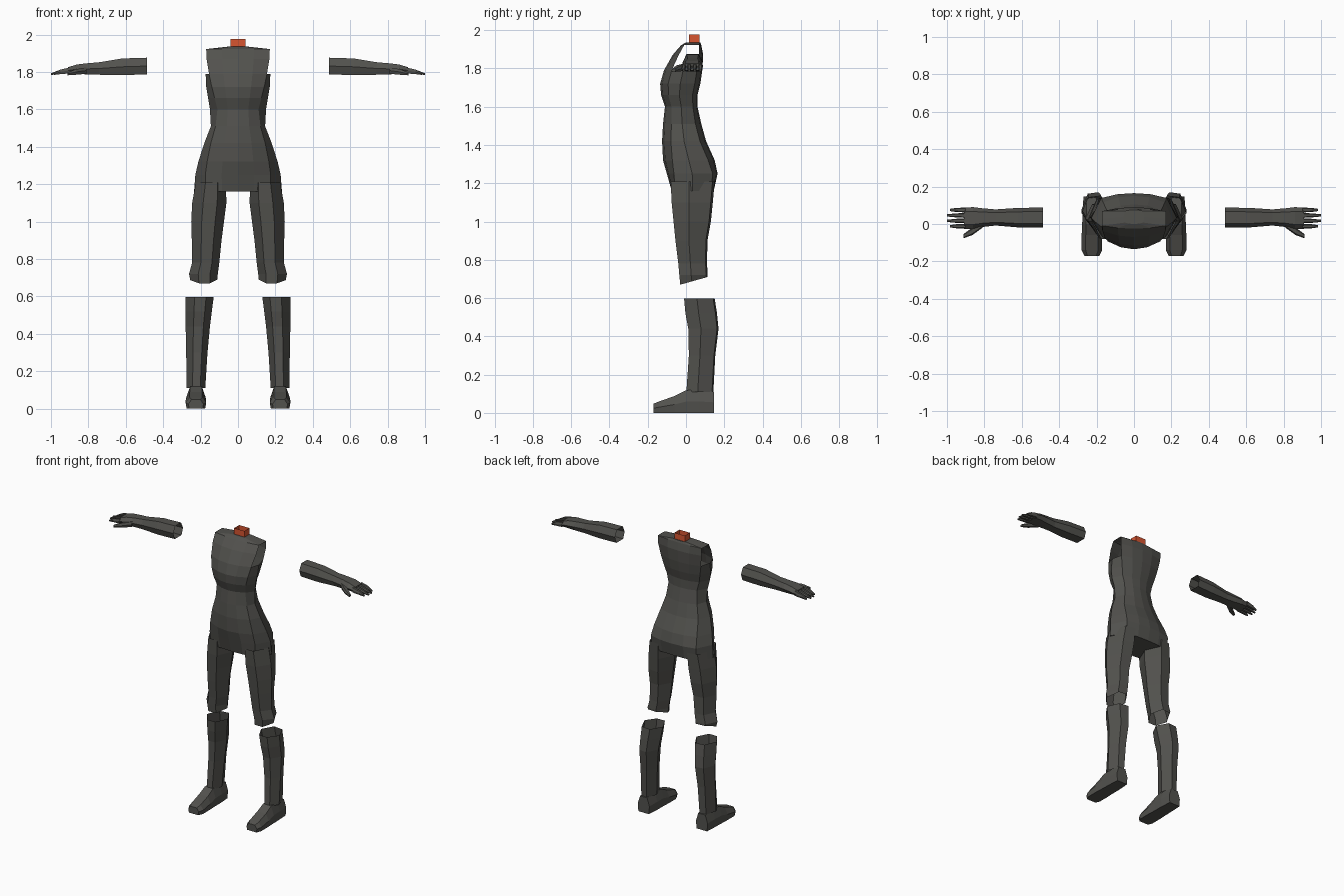
import bpy, bmesh

cube = bpy.data.objects.get("Cube")
if cube:
    bpy.data.objects.remove(cube)


def material(name, rgb):
    mat = bpy.data.materials.new(name)
    mat.use_nodes = True
    color = (*rgb, 1)
    mat.diffuse_color = color
    for node in mat.node_tree.nodes:
        if node.type == 'BSDF_PRINCIPLED':
            node.inputs["Base Color"].default_value = color
    return mat


GREY = material("dark grey", (0.085, 0.084, 0.076))
ORANGE = material("orange", (0.68, 0.09, 0.03))


def loft(name, rings, mat=GREY, start=False, end=False, side=1, skip=None):
    """Bridge rings of points into a flat-shaded skin, with optional end caps."""
    bm = bmesh.new()
    loops = [[bm.verts.new((x * side, y, z)) for x, y, z in r] for r in rings]
    for i, (a, b) in enumerate(zip(loops, loops[1:])):
        n = len(a)
        for j in range(n):
            if skip and skip(i, j):
                continue
            k = (j + 1) % n
            bm.faces.new((a[j], a[k], b[k], b[j]))
    if start:
        bm.faces.new(loops[0])
    if end:
        bm.faces.new(loops[-1])
    bmesh.ops.recalc_face_normals(bm, faces=bm.faces[:])
    mesh = bpy.data.meshes.new(name)
    bm.to_mesh(mesh)
    bm.free()
    mesh.materials.append(mat)
    obj = bpy.data.objects.new(name, mesh)
    bpy.context.collection.objects.link(obj)
    return obj


def torso_ring(z, panel, w, front, back, r):
    d = back - front
    half = [(panel * 0.5, front + r * d * 0.25), (panel, front + r * d),
            (w, front + d * 0.5), (panel, back - r * d * 0.7),
            (panel * 0.5, back - r * d * 0.15)]
    pts = [(0, front)] + half + [(0, back)] + [(-x, y) for x, y in half[::-1]]
    return [(x, y, z) for x, y in pts]


def leg_ring(z, x0, x1, front, back, tilt=0):
    w, d = x1 - x0, back - front
    pts = [(0.27, 0), (0.68, 0), (1, 0.42), (0.75, 0.95), (0.3, 1), (0, 0.5)]
    return [(x0 + u * w, front + v * d, z + tilt * (v - 0.5)) for u, v in pts]


def arm_ring(x, y0, y1, z0, z1):
    w, h = y1 - y0, z1 - z0
    pts = [(0.15, 0), (0.85, 0), (1, 0.5), (0.8, 1), (0.2, 1), (0, 0.5)]
    return [(x, y0 + u * w, z0 + v * h) for u, v in pts]


def foot_ring(y, x0, x1, top):
    w = x1 - x0
    pts = [(0.05, 0), (0.95, 0), (1, 0.5), (0.8, 1), (0.2, 1), (0, 0.5)]
    return [(x0 + u * w, y, v * top) for u, v in pts]


# Torso: height, panel half width, side half width, front, back, roundness
TORSO = [(1.16, .17, .235, -.075, .145, .08), (1.25, .175, .228, -.10, .165, .14),
         (1.32, .165, .212, -.12, .15, .18), (1.42, .145, .18, -.125, .105, .2),
         (1.51, .12, .145, -.12, .08, .22), (1.60, .11, .15, -.11, .06, .2),
         (1.66, .125, .16, -.13, .06, .2), (1.72, .14, .17, -.135, .075, .2),
         (1.79, .155, .173, -.115, .085, .2), (1.87, .168, .175, -.07, .09, .2),
         (1.922, .17, .172, -.025, .08, .15), (1.935, .05, .055, .0, .075, .1)]
# Open armholes on both sides below the shoulder
loft("torso", [torso_ring(*t) for t in TORSO], start=True, end=True,
     skip=lambda i, j: i in (8, 9) and j in (2, 3, 8, 9))

# Open neck stub
loft("neck", [[(-.04, .015, z), (.04, .015, z), (.04, .07, z), (-.04, .07, z)]
              for z in (1.925, 1.977)], ORANGE)

# Height, inner x, outer x, front, back, tilt
THIGH = [(1.21, .065, .225, -.08, .15), (1.1, .062, .245, -.075, .14),
         (1.0, .075, .25, -.065, .13), (.9, .088, .247, -.055, .112),
         (.78, .1, .245, -.04, .11), (.72, .108, .262, -.035, .113),
         (.69, .11, .255, -.03, .112, .04)]
SHIN = [(.597, .13, .28, -.01, .15), (.52, .14, .28, -.003, .162),
        (.44, .15, .28, .012, .17), (.3, .163, .277, .015, .153),
        (.11, .175, .275, .002, .143)]
# Depth, inner x, outer x, top
FOOT = [(.147, .18, .27, .11), (.07, .173, .275, .12), (0, .173, .277, .118),
        (-.06, .17, .28, .088), (-.14, .17, .28, .06), (-.17, .185, .265, .048)]
# Distance along arm, front, back, bottom, top
ARM = [(.487, -.018, .088, 1.787, 1.876), (.62, -.018, .086, 1.783, 1.872),
       (.74, -.008, .078, 1.785, 1.852), (.81, -.016, .084, 1.787, 1.846),
       (.86, -.026, .09, 1.79, 1.84), (.91, -.026, .088, 1.79, 1.825)]

for side, label in ((1, "left"), (-1, "right")):
    loft(label + "_thigh", [leg_ring(*t) for t in THIGH], side=side)
    loft(label + "_shin", [leg_ring(*t) for t in SHIN], side=side)
    loft(label + "_foot", [foot_ring(*t) for t in FOOT], start=True, end=True, side=side)
    loft(label + "_forearm", [arm_ring(*t) for t in ARM], end=True, side=side)

    # Fingers droop slightly toward the tips
    for i, tip in enumerate((.985, 1.0, 1.0, .985)):
        y = -.012 + i * .029
        rings = [(.9, y - .013, y + .013, 1.792, 1.824),
                 (.95, y - .011, y + .011, 1.788, 1.812),
                 (tip, y - .006, y + .006, 1.784, 1.793)]
        loft(f"{label}_finger_{i + 1}", [arm_ring(*t) for t in rings],
             start=True, end=True, side=side)

    # Thumb points outward and forward
    thumb = [(.81, -.02, .015, 1.79, 1.825), (.865, -.06, -.02, 1.785, 1.815),
             (.912, -.076, -.054, 1.782, 1.797)]
    loft(label + "_thumb", [arm_ring(*t) for t in thumb], start=True, end=True, side=side)
